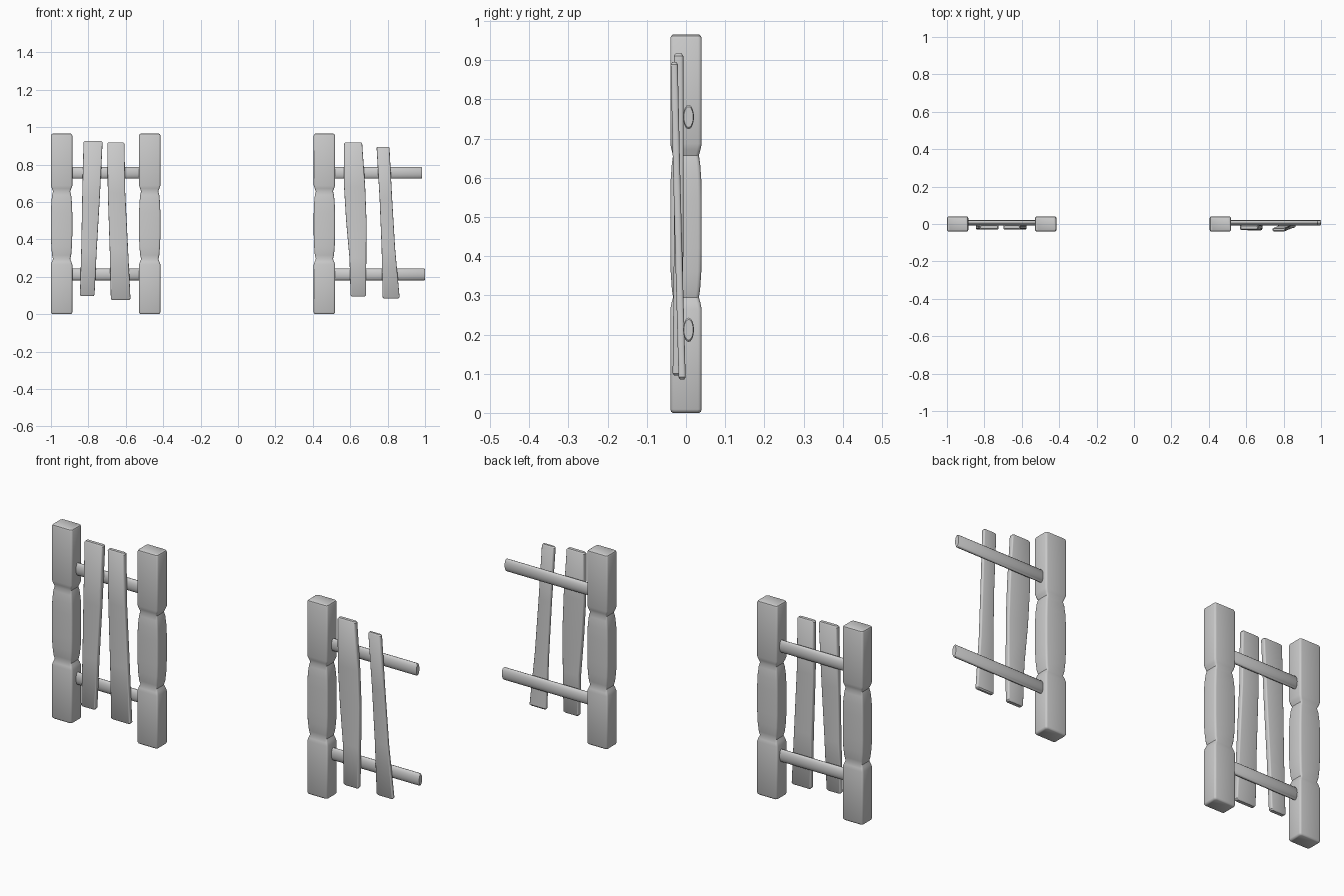
import bpy, bmesh, math

if "Cube" in bpy.data.objects:
    bpy.data.objects.remove(bpy.data.objects["Cube"])


def rounded_rect(hx, hy, r, seg=3):
    pts = []
    for i, (sx, sy) in enumerate([(1, 1), (-1, 1), (-1, -1), (1, -1)]):
        for k in range(seg + 1):
            a = math.pi / 2 * (i + k / seg)
            pts.append((sx * (hx - r) + r * math.cos(a), sy * (hy - r) + r * math.sin(a)))
    return pts


def ellipse(hx, hy, n=20):
    return [(hx * math.cos(2 * math.pi * i / n), hy * math.sin(2 * math.pi * i / n)) for i in range(n)]


def loft(name, rings):
    """Skin a stack of equal-sized point rings and cap both ends."""
    bm = bmesh.new()
    loops = [[bm.verts.new(p) for p in ring] for ring in rings]
    n = len(loops[0])
    for a, b in zip(loops, loops[1:]):
        for i in range(n):
            j = (i + 1) % n
            bm.faces.new((a[i], a[j], b[j], b[i]))
    bm.faces.new(loops[0][::-1])
    bm.faces.new(loops[-1])
    bmesh.ops.recalc_face_normals(bm, faces=bm.faces)
    mesh = bpy.data.meshes.new(name)
    bm.to_mesh(mesh)
    bm.free()
    ob = bpy.data.objects.new(name, mesh)
    bpy.context.collection.objects.link(ob)
    bpy.ops.object.select_all(action='DESELECT')
    ob.select_set(True)
    bpy.context.view_layer.objects.active = ob
    bpy.ops.object.shade_smooth_by_angle(angle=math.radians(35))
    return ob


# Posts: square section with two carved necks (z, inset in x, inset in y)
POST = [(0, .008, .006), (.003, .003, .002), (.009, 0, 0), (.265, 0, 0), (.28, .005, .003),
        (.295, .011, .007), (.315, .006, .004), (.36, .002, .001), (.42, 0, 0),
        (.54, 0, 0), (.595, .002, .001), (.637, .006, .004), (.657, .011, .007),
        (.672, .005, .003), (.687, 0, 0), (.955, 0, 0), (.962, .003, .002), (.965, .008, .006)]


def post(name, cx):
    loft(name, [[(cx + x, y, z) for x, y in rounded_rect(.057 - ix, .04 - iy, .009)]
                for z, ix, iy in POST])


post("left_end_post", -.943)
post("left_inner_post", -.472)
post("right_inner_post", .462)


# Rails: oval bars with softened ends
def rail(name, x0, x1, z):
    ends = [(x0, .85), (x0 + .004, 1), (x1 - .004, 1), (x1, .85)]
    loft(name, [[(x, .0065 + y, z + dz) for y, dz in ellipse(.0138 * s, .031 * s)] for x, s in ends])


for label, z, tip in (("upper", .755, .985), ("lower", .212, 1.0)):
    rail("left_" + label + "_rail", -.895, -.52, z)
    rail("right_" + label + "_rail", .51, tip, z)


# Slats: crooked boards, each section is (z, left x, right x, centre y)
def slat(name, sections, hy):
    first, last = sections[0], sections[-1]
    cuts = [(first[0], *first[1:], .005), (first[0] + .006, *first[1:], 0)]
    cuts += [(*s, 0) for s in sections[1:-1]]
    cuts += [(last[0] - .006, *last[1:], 0), (last[0], *last[1:], .005)]
    rings = []
    for z, xl, xr, cy, inset in cuts:
        prof = rounded_rect((xr - xl) / 2 - inset, hy - inset * .8, min(.006, hy - inset * .8 - .0005))
        rings.append([((xl + xr) / 2 + x, cy + y, z) for x, y in prof])
    loft(name, rings)


slat("slat_1", [(.097, -.845, -.767, -.017), (.35, -.838, -.755, -.017),
                (.62, -.833, -.739, -.017), (.925, -.826, -.724, -.017)], .012)
slat("slat_2", [(.077, -.68, -.575, -.017), (.35, -.686, -.588, -.017),
                (.65, -.696, -.603, -.017), (.917, -.699, -.607, -.017)], .012)
slat("slat_3", [(.095, .602, .684, -.022), (.3, .596, .686, -.02), (.5, .578, .687, -.018),
                (.68, .567, .68, -.018), (.917, .567, .664, -.019)], .012)
slat("slat_4", [(.085, .773, .864, -.01), (.35, .768, .84, -.017),
                (.62, .757, .824, -.024), (.895, .741, .81, -.03)], .009)
